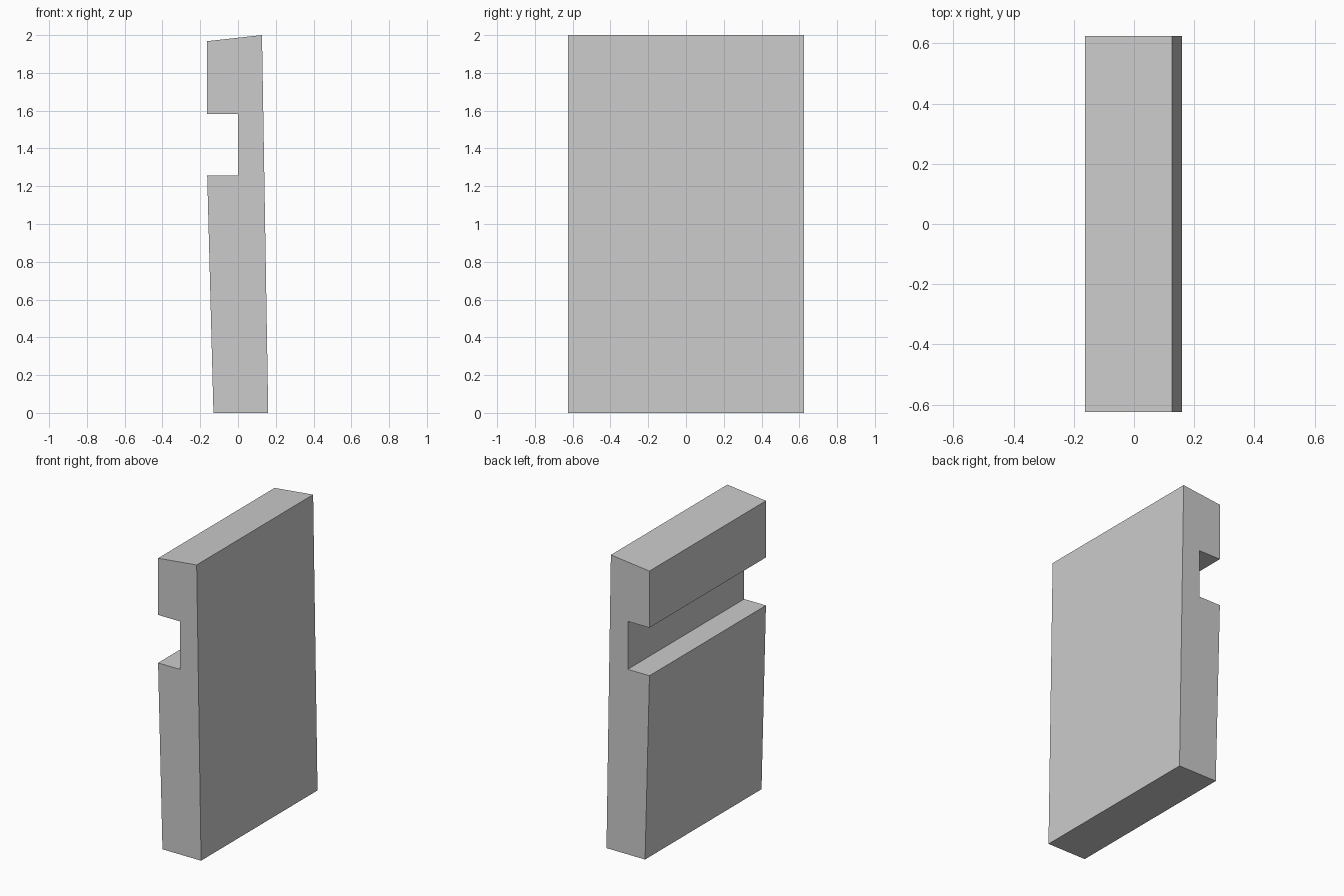
import bpy
import bmesh

cube = bpy.data.objects.get("Cube")
if cube:
    bpy.data.objects.remove(cube, do_unlink=True)

GREY = (0.6, 0.6, 0.6, 1.0)
HALF_DEPTH = 0.625

# Side profile (x, z) of the leaning panel with a square groove
PROFILE = [
    (-0.13, 0.0), (0.16, 0.0), (0.127, 2.0), (-0.163, 1.968),
    (-0.163, 1.583), (0.0, 1.583), (0.0, 1.257), (-0.163, 1.257),
]


def make_material(name, colour):
    mat = bpy.data.materials.new(name)
    mat.use_nodes = True
    mat.diffuse_color = colour
    mat.node_tree.nodes["Principled BSDF"].inputs["Base Color"].default_value = colour
    return mat


def extrude_profile(name, profile, half_depth, mat):
    bm = bmesh.new()
    face = bm.faces.new([bm.verts.new((x, -half_depth, z)) for x, z in profile])
    result = bmesh.ops.extrude_face_region(bm, geom=[face])
    verts = [v for v in result["geom"] if isinstance(v, bmesh.types.BMVert)]
    bmesh.ops.translate(bm, verts=verts, vec=(0, 2 * half_depth, 0))
    bmesh.ops.recalc_face_normals(bm, faces=bm.faces)
    mesh = bpy.data.meshes.new(name)
    bm.to_mesh(mesh)
    bm.free()
    mesh.materials.append(mat)
    obj = bpy.data.objects.new(name, mesh)
    bpy.context.collection.objects.link(obj)
    return obj


# Grooved panel
extrude_profile("grooved_panel", PROFILE, HALF_DEPTH, make_material("plain grey", GREY))
